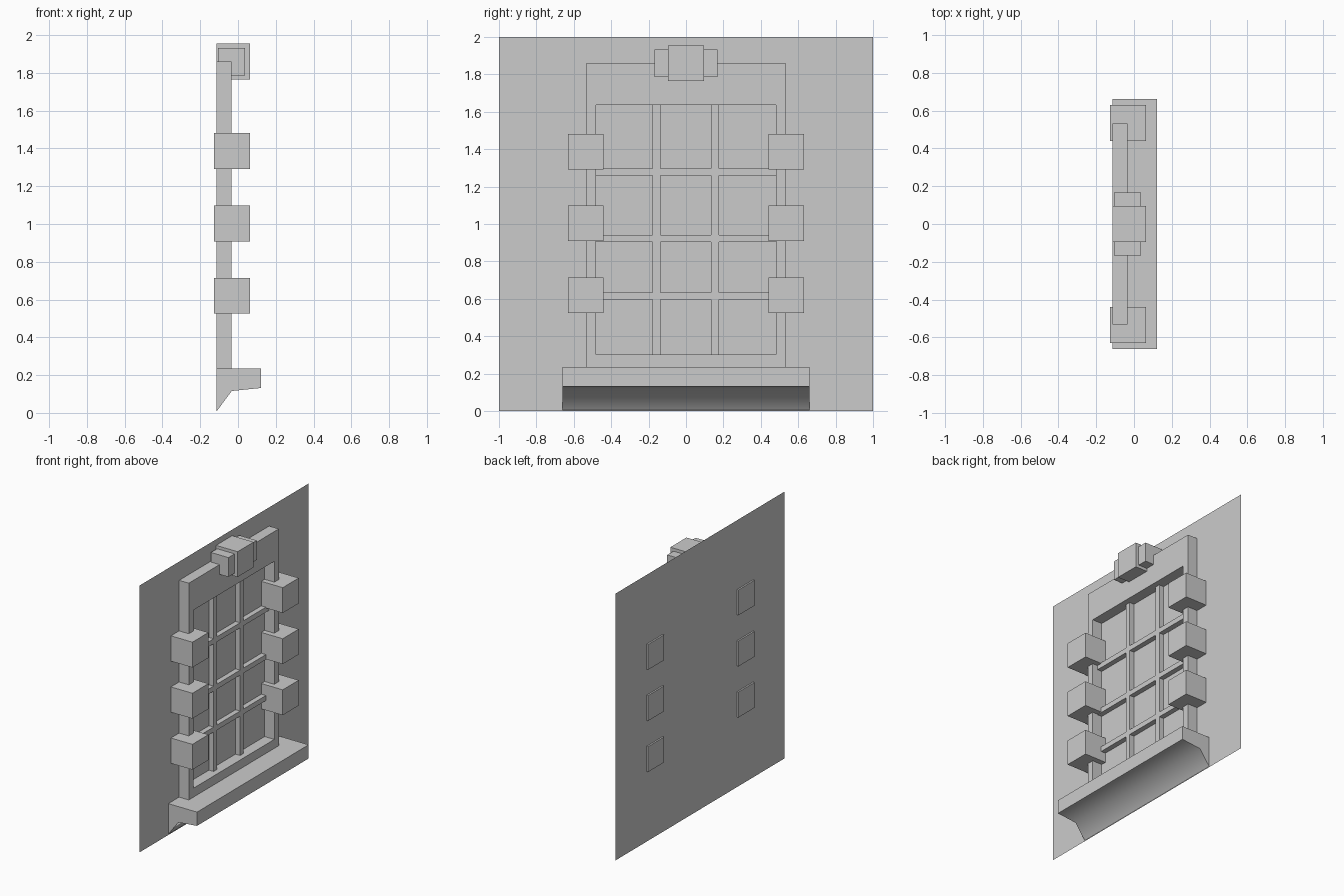
import bpy, bmesh, math

if "Cube" in bpy.data.objects:
    bpy.data.objects.remove(bpy.data.objects["Cube"])

WALL_X = -0.115


def finish(name, bm):
    bmesh.ops.recalc_face_normals(bm, faces=bm.faces)
    mesh = bpy.data.meshes.new(name)
    bm.to_mesh(mesh)
    bm.free()
    obj = bpy.data.objects.new(name, mesh)
    bpy.context.collection.objects.link(obj)
    return obj


def box(name, x, y, z):
    bm = bmesh.new()
    bmesh.ops.create_cube(bm, size=1)
    for v in bm.verts:
        for i, (lo, hi) in enumerate((x, y, z)):
            v.co[i] = lo if v.co[i] < 0 else hi
    return finish(name, bm)


# Flat wall panel, facing +x
bm = bmesh.new()
bm.faces.new([bm.verts.new((WALL_X, y, z)) for y, z in
              ((-1, 0), (1, 0), (1, 2), (-1, 2))])
wall = bpy.data.meshes.new("wall")
bm.to_mesh(wall)
bm.free()
bpy.context.collection.objects.link(bpy.data.objects.new("wall", wall))

# Window frame: rectangular ring with depth
bm = bmesh.new()


def rect(x, w, z0, z1):
    return [bm.verts.new((x, y, z)) for y, z in
            ((-w, z0), (w, z0), (w, z1), (-w, z1))]


loops = [rect(x, w, z0, z1) for x, w, z0, z1 in
         ((WALL_X, 0.533, 0.20, 1.86), (-0.035, 0.533, 0.20, 1.86),
          (-0.035, 0.48, 0.302, 1.637), (WALL_X, 0.48, 0.302, 1.637))]
for k in range(4):
    a, b = loops[k], loops[(k + 1) % 4]
    for i in range(4):
        j = (i + 1) % 4
        bm.faces.new((a[i], a[j], b[j], b[i]))
finish("window_frame", bm)

# Glazing bars
BAR_X = (WALL_X, -0.077)
for yc in (-0.158, 0.156):
    box("vertical_bar", BAR_X, (yc - 0.021, yc + 0.021), (0.29, 1.65))
for zc in (0.616, 0.923, 1.278):
    box("horizontal_bar", BAR_X, (-0.49, 0.49), (zc - 0.019, zc + 0.019))

# Square blocks on both sides, poking slightly through the wall
for side in (-1, 1):
    for zc in (0.62, 1.003, 1.386):
        yc = side * 0.535
        box("side_block", (-0.127, 0.063), (yc - 0.095, yc + 0.095),
            (zc - 0.095, zc + 0.095))
    # Smaller cubes flanking the keystone
    yc = side * 0.096
    box("keystone_side", (-0.107, 0.038), (yc - 0.072, yc + 0.072),
        (1.787, 1.932))
box("keystone", (WALL_X, 0.063), (-0.095, 0.095), (1.765, 1.955))

# Sill: extruded profile with a smooth-shaded underside
profile = ((WALL_X, 0.235), (0.123, 0.235), (0.123, 0.132),
           (-0.033, 0.116), (WALL_X, 0.006))
bm = bmesh.new()
ends = [[bm.verts.new((x, y, z)) for x, z in profile] for y in (-0.661, 0.661)]
for end in ends:
    bm.faces.new(end)
for i in range(5):
    j = (i + 1) % 5
    bm.faces.new((ends[0][i], ends[0][j], ends[1][j], ends[1][i]))
sill = finish("sill", bm)
sill.data.shade_smooth()
sill.data.set_sharp_from_angle(angle=math.radians(60))
